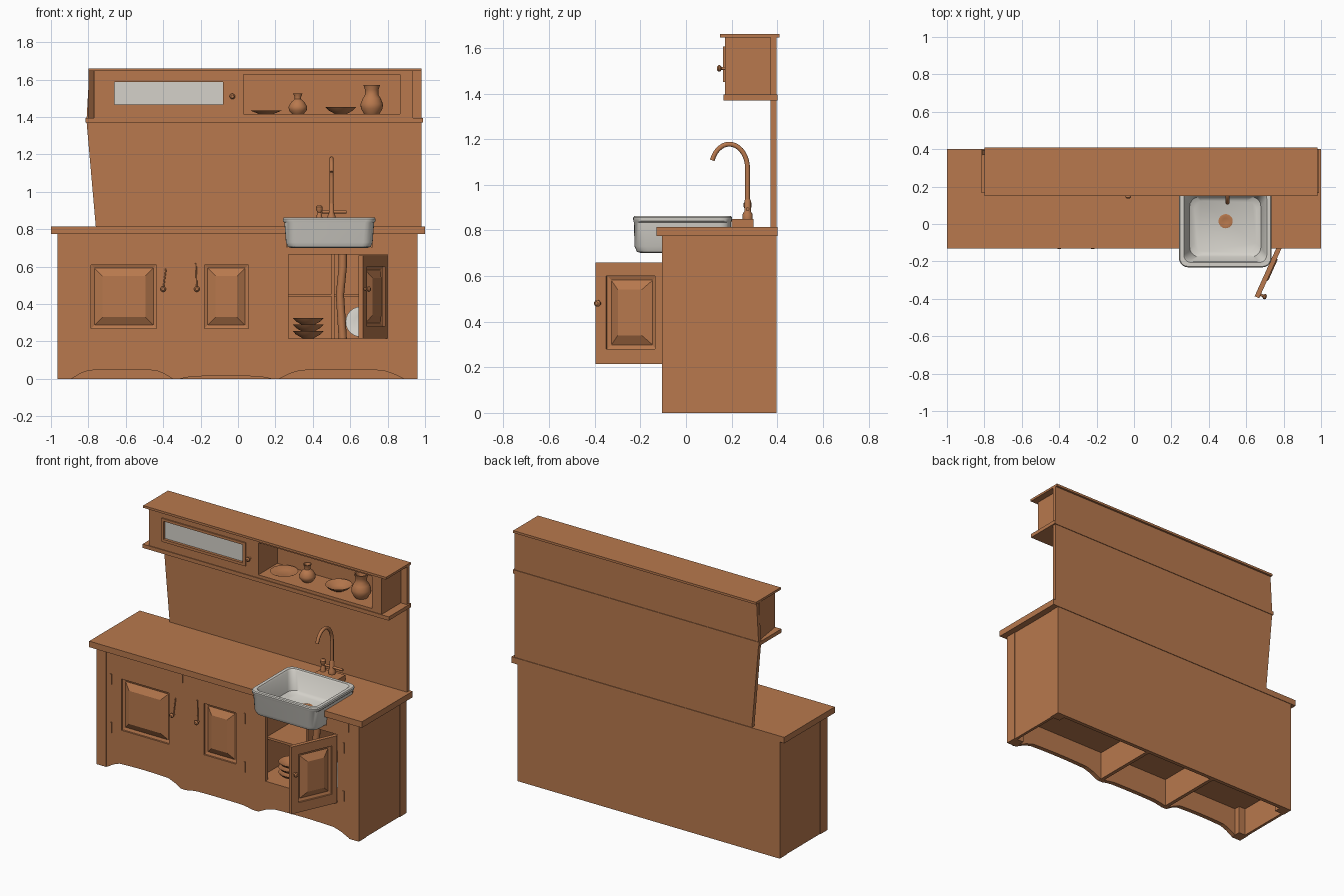
import bpy, bmesh, math
from mathutils import Matrix, Vector

if "Cube" in bpy.data.objects:
    bpy.data.objects.remove(bpy.data.objects["Cube"])


def material(name, col):
    m = bpy.data.materials.new(name)
    m.diffuse_color = (*col, 1)
    m.use_nodes = True
    m.node_tree.nodes["Principled BSDF"].inputs["Base Color"].default_value = m.diffuse_color
    return m


WOOD = material("warm_wood", (0.48, 0.19, 0.075))
PALE = material("pale_ceramic", (0.66, 0.64, 0.59))
FRONT = Matrix.Rotation(math.pi / 2, 4, 'X')   # drawing plane -> front plane, z -> -y


def activate(o):
    bpy.ops.object.select_all(action='DESELECT')
    o.select_set(True)
    bpy.context.view_layer.objects.active = o


def loft(name, rings, mat=WOOD, smooth=False, closed=False, matrix=None):
    """Skin a stack of equal-length rings; cap the ends or join them."""
    bm = bmesh.new()
    vs = [[bm.verts.new(p) for p in r] for r in rings]
    n = len(vs[0])
    pairs = list(zip(vs, vs[1:])) + ([(vs[-1], vs[0])] if closed else [])
    for a, b in pairs:
        for i in range(n):
            j = (i + 1) % n
            bm.faces.new((a[i], a[j], b[j], b[i]))
    if not closed:
        bm.faces.new(vs[0])
        bm.faces.new(vs[-1])
    bmesh.ops.recalc_face_normals(bm, faces=bm.faces)
    me = bpy.data.meshes.new(name)
    bm.to_mesh(me)
    bm.free()
    me.materials.append(mat)
    o = bpy.data.objects.new(name, me)
    bpy.context.collection.objects.link(o)
    if matrix:
        o.matrix_world = matrix
    if smooth:
        activate(o)
        bpy.ops.object.shade_smooth_by_angle(angle=math.radians(40))
    return o


def box(name, x0, x1, y0, y1, z0, z1, mat=WOOD):
    return loft(name, [[(x0, y0, z), (x1, y0, z), (x1, y1, z), (x0, y1, z)] for z in (z0, z1)], mat)


def lathe(name, profile, loc, mat=WOOD, rot=None, n=24):
    rings = [[(r * math.cos(2 * math.pi * i / n), r * math.sin(2 * math.pi * i / n), z)
              for i in range(n)] for r, z in profile]
    return loft(name, rings, mat, True, matrix=Matrix.Translation(loc) @ (rot or Matrix()))


def curve(name, splines, dims, cyclic):
    cu = bpy.data.curves.new(name, 'CURVE')
    cu.dimensions = dims
    for pts in splines:
        s = cu.splines.new('POLY')
        s.points.add(len(pts) - 1)
        for p, q in zip(s.points, pts):
            p.co = (*q, 0, 1) if len(q) == 2 else (*q, 1)
        s.use_cyclic_u = cyclic
    cu.materials.append(WOOD)
    o = bpy.data.objects.new(name, cu)
    bpy.context.collection.objects.link(o)
    return o, cu


def board(name, outlines, lo, hi, front=True):
    """Flat board with holes: drawn in x-z (lo..hi is y) or in x-y (lo..hi is z)."""
    o, cu = curve(name, outlines, '2D', True)
    cu.fill_mode = 'BOTH'
    cu.extrude = (hi - lo) / 2
    mid = (hi + lo) / 2
    o.matrix_world = Matrix.Translation((0, mid, 0)) @ FRONT if front else Matrix.Translation((0, 0, mid))
    activate(o)
    bpy.ops.object.convert(target='MESH')
    o = bpy.context.object
    bm = bmesh.new()
    bm.from_mesh(o.data)
    bmesh.ops.remove_doubles(bm, verts=bm.verts, dist=1e-5)
    bmesh.ops.recalc_face_normals(bm, faces=bm.faces)
    for f in bm.faces:
        f.smooth = False
    bm.to_mesh(o.data)
    bm.free()
    return o


def pipe(name, pts, r):
    o, cu = curve(name, [pts], '3D', False)
    cu.bevel_depth = r
    cu.bevel_resolution = 3
    cu.use_fill_caps = True
    activate(o)
    bpy.ops.object.convert(target='MESH')
    bpy.ops.object.shade_smooth_by_angle(angle=math.radians(40))


def rect(x0, x1, z0, z1):
    return [(x0, z0), (x1, z0), (x1, z1), (x0, z1)]


def raised_panel(name, x0, x1, z0, z1, y):
    """Fielded panel sitting in a recess behind face y."""
    def ring(d, yy):
        return [(a, yy, b) for a, b in rect(x0 + d, x1 - d, z0 + d, z1 - d)]
    return loft(name, [ring(0, y + .026), ring(0, y + .012), ring(.018, y + .018), ring(.06, y - .006)])


def knob(name, x, y, z):
    return lathe(name, [(.007, 0), (.006, .014), (.014, .02), (.015, .027), (.008, .034)], (x, y, z), rot=FRONT, n=14)


# lower cabinet front board with arched skirt, panel holes and sink notch
def arch(x0, x1, h):
    return [(x0 + (x1 - x0) * t, h * min(1, 2.5 * math.sin(math.pi * t)) * (.8 + .2 * math.sin(math.pi * t)))
            for t in [i / 12 for i in range(13)]]


LP, MP, OP = (-.785, -.435, .27, .61), (-.18, .055, .27, .61), (.27, .80, .215, .665)
outline = ([(-.955, 0)] + arch(-.89, -.35, .05) + arch(-.31, .18, .015) + arch(.22, .885, .05)
           + [(.95, 0), (.95, .775), (.72, .775), (.72, .705), (.26, .705), (.26, .775), (-.955, .775)])
board("cabinet_front", [outline, rect(*LP), rect(*MP), rect(*OP)], -.10, -.07)
raised_panel("left_door_panel", *LP, -.10)
raised_panel("middle_door_panel", *MP, -.10)
board("left_top_rail", [[(-.893, .77), (-.7, .71), (-.335, .705), (-.335, .775), (-.893, .775)]], -.105, -.10)
box("right_end_rail", .73, .885, -.105, -.10, .705, .775)
knob("left_door_knob", -.40, -.10, .48)
knob("middle_door_knob", -.22, -.10, .48)
pipe("left_door_latch", [(-.40, -.104, .48), (-.385, -.104, .59)], .004)
pipe("middle_door_latch", [(-.22, -.104, .48), (-.225, -.104, .62)], .004)
for x in (-.86, .12, .845):
    for z in (.27, .59):
        box("hinge", x - .005, x + .005, -.106, -.098, z - .035, z + .035)

# corner posts, sides, inner dividers and floor
for s, e in ((-1, .965), (1, .96)):
    for y0, y1 in ((-.105, -.03), (.325, .392)):
        box("corner_post", *sorted((s * e, s * (e - .072))), y0, y1, 0, .775)
    box("side_panel", *sorted((s * (e - .004), s * (e - .022))), -.09, .38, 0, .775)
for x in (-.33, .2):
    box("divider", x - .012, x + .012, -.09, .375, 0, .70)
box("cabinet_floor", -.95, .945, -.075, .375, .19, .215)

# worktop with sink cut-out
board("worktop", [[(-1, -.13), (.262, -.13), (.262, .19), (.715, .19), (.715, -.13), (1, -.13), (1, .4), (-1, .4)]],
      .775, .815, False)

# tall back panel
board("back_panel", [[(-.965, 0), (.96, 0), (.96, .79), (.98, .8), (.98, 1.645), (-.795, 1.645), (-.81, 1.38),
                      (-.76, .81), (-.965, .81)]], .37, .396)

# upper cabinet
WIN = (-.675, -.06, 1.45, 1.605)
board("upper_front", [rect(-.77, .935, 1.39, 1.646), rect(-.66, -.08, 1.468, 1.588), rect(.03, .865, 1.415, 1.628)],
      .17, .19)
board("window_frame", [rect(*WIN), rect(-.66, -.08, 1.468, 1.588)], .162, .171)
box("window_pane", -.665, -.075, .18, .192, 1.463, 1.593, PALE)
board("upper_left_side", [[(-.77, .172), (-.75, .172), (-.78, .375), (-.80, .375)]], 1.39, 1.646, False)
box("upper_right_side", .915, .935, .172, .375, 1.39, 1.646)
box("upper_divider", .01, .03, .185, .375, 1.39, 1.646)
box("niche_side", .865, .88, .185, .375, 1.39, 1.646)
box("niche_floor", .02, .87, .185, .375, 1.39, 1.415)
box("upper_base", -.815, .99, .165, .40, 1.37, 1.395)
box("upper_top", -.80, .98, .15, .41, 1.645, 1.66)
knob("window_knob", -.03, .17, 1.51)

# open door, swung on its hinge
door = [board("open_door_frame", [rect(-.32, 0, .215, .66), rect(-.27, -.035, .28, .60)], 0, .026),
        raised_panel("open_door_panel", -.27, -.035, .28, .60, 0),
        knob("open_door_knob", -.30, 0, .48)]
swing = Matrix.Translation((.80, -.105, 0)) @ Matrix.Rotation(math.radians(65.8), 4, 'Z')
for o in door:
    o.matrix_world = swing @ o.matrix_basis


# ceramic sink: rounded rectangle rings, outside up and inside down
def rounded(hx, hy, r, z, cx=.488, cy=-.015):
    pts = []
    for k, (sx, sy) in enumerate(((1, 1), (-1, 1), (-1, -1), (1, -1))):
        for i in range(6):
            a = math.pi / 2 * (k + i / 5)
            pts.append((cx + sx * (hx - r) + r * math.cos(a), cy + sy * (hy - r) + r * math.sin(a), z))
    return pts


loft("sink", [rounded(.205, .18, .04, .70), rounded(.222, .2, .05, .706), rounded(.232, .211, .05, .73),
              rounded(.24, .213, .05, .835), rounded(.247, .216, .05, .842), rounded(.248, .217, .05, .856),
              rounded(.243, .212, .045, .862), rounded(.222, .191, .04, .862), rounded(.215, .184, .04, .852),
              rounded(.19, .16, .05, .74), rounded(.165, .14, .05, .724)], PALE, True)
lathe("drain", [(.038, .722), (.038, .728), (.03, .73), (.016, .726)], (.49, .015, 0))

# tap
box("tap_base", .41, .58, .2, .295, .815, .85)
lathe("tap_collar", [(.022, .85), (.022, .87), (.014, .885), (.014, .93), (.009, .94)], (.5, .27, 0), n=16)
arc = [(.5, .19 + .08 * math.cos(a), 1.07 + .108 * math.sin(a))
       for a in [math.radians(t) for t in range(0, 161, 10)]]
pipe("tap_spout", [(.5, .27, .86)] + arc, .011)
lathe("tap_handle", [(.018, .85), (.014, .875), (.01, .89), (.018, .905), (.018, .92), (.008, .93)], (.435, .27, 0), n=16)
pipe("tap_lever", [(.45, .27, .893), (.58, .27, .893)], .008)

# crockery in the upper niche
FLOOR = 1.415
PLATE = [(.03, 0), (.045, .004), (.085, .02), (.08, .021), (.04, .008)]
BOWL = [(.03, 0), (.04, .006), (.065, .02), (.082, .038), (.076, .038), (.04, .012)]
VASE = [(.03, 0), (.047, .02), (.05, .04), (.035, .065), (.018, .08), (.018, .095), (.026, .112), (.02, .112), (.012, .09)]
lathe("plate", PLATE, (.15, .27, FLOOR))
lathe("small_vase", VASE, (.32, .27, FLOOR))
lathe("bowl", BOWL, (.55, .27, FLOOR))
lathe("big_vase", [(.04, 0), (.058, .03), (.06, .055), (.048, .085), (.035, .105), (.036, .13), (.044, .155),
                   (.036, .155), (.026, .11)], (.715, .27, FLOOR))

# contents of the open cupboard
box("cupboard_shelf", .21, .51, .0, .372, .44, .455)
box("cupboard_right_shelf", .51, .94, .08, .372, .44, .455)
box("cupboard_divider", .50, .515, .0, .372, .215, .69)
pipe("waste_pipe", [(.56, .03, .715), (.56, .03, .60), (.545, .03, .45), (.56, .03, .215)], .022)
for i in range(3):
    lathe("stacked_bowl", BOWL, (.375, .03, .217 + i * .035))
lathe("leaning_plate", PLATE, (.66, .07, .30), PALE, Matrix.Rotation(math.radians(75), 4, 'X'))
